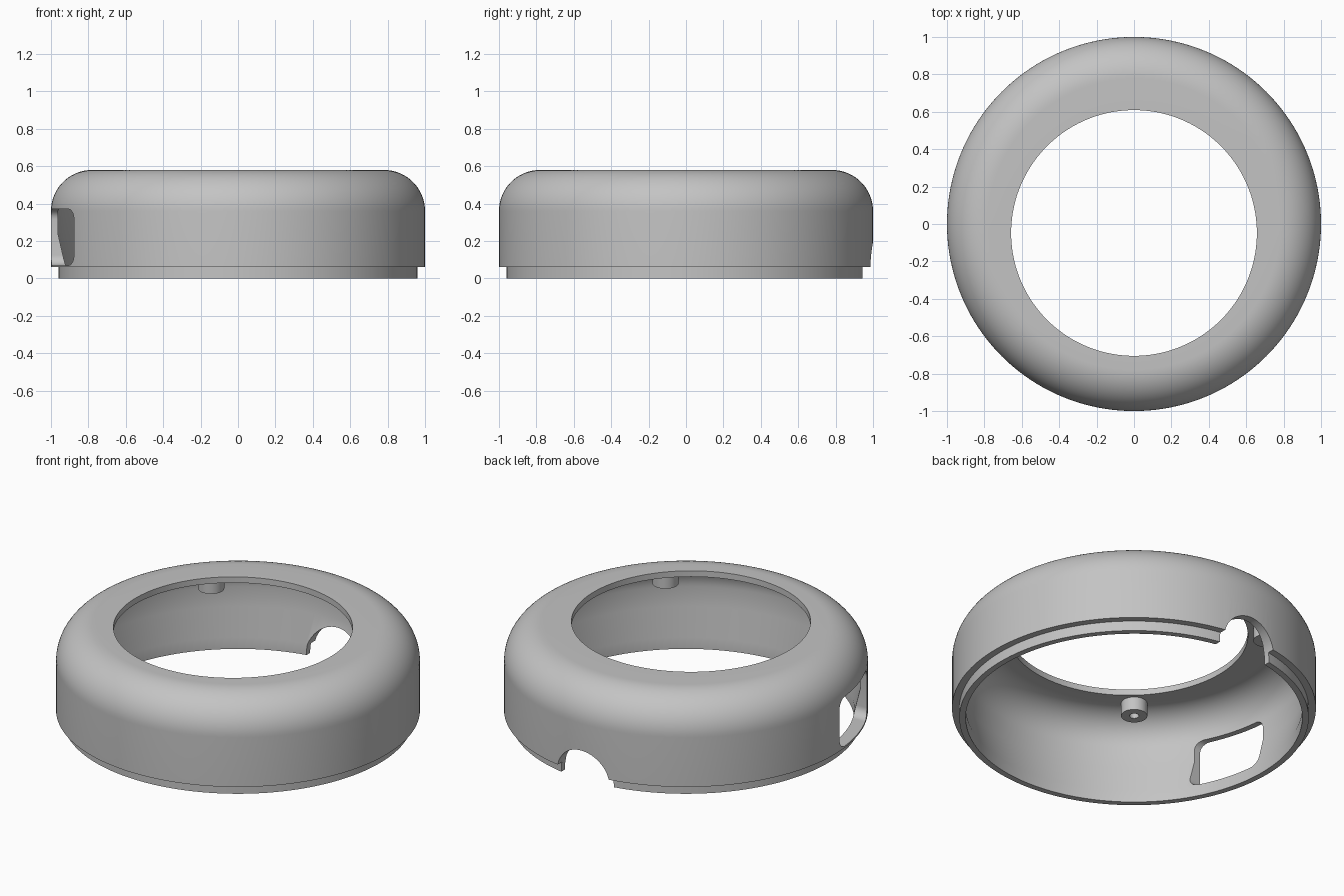
import bpy, bmesh
from math import sin, cos, pi, radians
from mathutils import Vector

cube = bpy.data.objects.get("Cube")
if cube:
    bpy.data.objects.remove(cube, do_unlink=True)

grey = bpy.data.materials.new("matte_grey")
grey.use_nodes = True
colour = (0.55, 0.55, 0.55, 1)
grey.diffuse_color = colour
grey.node_tree.nodes["Principled BSDF"].inputs["Base Color"].default_value = colour


def finish(bm, name):
    bmesh.ops.recalc_face_normals(bm, faces=bm.faces)
    mesh = bpy.data.meshes.new(name)
    bm.to_mesh(mesh)
    bm.free()
    obj = bpy.data.objects.new(name, mesh)
    bpy.context.collection.objects.link(obj)
    mesh.materials.append(grey)
    return obj


def arc(cx, cy, r, start, end, steps):
    angles = [radians(start + (end - start) * i / steps) for i in range(steps + 1)]
    return [(cx + r * cos(a), cy + r * sin(a)) for a in angles]


def lathe(name, profile, segments):
    """Revolve a closed (radius, height) loop around z."""
    bm = bmesh.new()
    rings = []
    for i in range(segments):
        a = 2 * pi * i / segments
        rings.append([bm.verts.new((r * cos(a), r * sin(a), z)) for r, z in profile])
    for i, ring in enumerate(rings):
        following = rings[(i + 1) % segments]
        for j in range(len(profile)):
            k = (j + 1) % len(profile)
            bm.faces.new((ring[j], following[j], following[k], ring[k]))
    return finish(bm, name)


def prism(name, outline, place, depth):
    """Extrude an outline placed in space along the depth vector."""
    bm = bmesh.new()
    face = bm.faces.new([bm.verts.new(place(u, v)) for u, v in outline])
    result = bmesh.ops.extrude_face_region(bm, geom=[face])
    moved = [g for g in result["geom"] if isinstance(g, bmesh.types.BMVert)]
    bmesh.ops.translate(bm, verts=moved, vec=Vector(depth))
    return finish(bm, name)


def activate(obj):
    bpy.ops.object.select_all(action="DESELECT")
    obj.select_set(True)
    bpy.context.view_layer.objects.active = obj


def cut(obj, cutter):
    activate(obj)
    mod = obj.modifiers.new("cut", "BOOLEAN")
    mod.operation = "DIFFERENCE"
    mod.solver = "EXACT"
    mod.object = cutter
    bpy.ops.object.modifier_apply(modifier=mod.name)
    bpy.data.objects.remove(cutter, do_unlink=True)


def smooth(obj):
    activate(obj)
    bpy.ops.object.shade_smooth_by_angle(angle=radians(30))


# Thin rounded shell with a recessed lip at the bottom
outer = [(0.96, 0), (0.96, 0.06), (1, 0.06)] + arc(0.78, 0.36, 0.22, 0, 90, 18)
inner = arc(0.78, 0.36, 0.184, 90, 0, 18) + [(0.964, 0.24), (0.925, 0.07), (0.925, 0)]
shell = lathe("shell", outer + [(0.5, 0.58), (0.5, 0.544)] + inner, 160)

# Round top opening, set slightly forward
cut(shell, prism("opening_cutter", arc(0, -0.048, 0.657, 0, 357.5, 143),
                 lambda u, v: (u, v, 0.45), (0, 0, 0.3)))

# Rounded side window
corner = 0.055
window = []
for y, z, start in ((-0.045, 0.37, 0), (-0.48, 0.37, 90), (-0.48, 0.07, 180), (-0.045, 0.07, 270)):
    cy = y + (corner if y < -0.3 else -corner)
    cz = z + (corner if z < 0.2 else -corner)
    window += arc(cy, cz, corner, start, start + 90, 8)
cut(shell, prism("window_cutter", window, lambda u, v: (-1.2, u, v), (0.6, 0, 0)))

# Arched cable notch at the back
notch = arc(0, 0.02, 0.176, 0, 180, 32) + [(-0.176, -0.1), (0.176, -0.1)]
cut(shell, prism("notch_cutter", notch, lambda u, v: (u, 0.6, v), (0, 0.6, 0)))
smooth(shell)

# Screw bosses with blind holes, under the top
boss_profile = [(0.072, 0.465), (0.072, 0.55), (0.001, 0.55),
                (0.001, 0.53), (0.026, 0.53), (0.026, 0.465)]
bosses = {"back_right": (-0.53, 0.5), "back_left": (0.53, 0.5),
          "front_right": (-0.505, -0.6), "front_left": (0.54, -0.575)}
for place, (x, y) in bosses.items():
    boss = lathe("screw_boss_" + place, boss_profile, 40)
    boss.location = (x, y, 0)
    smooth(boss)
